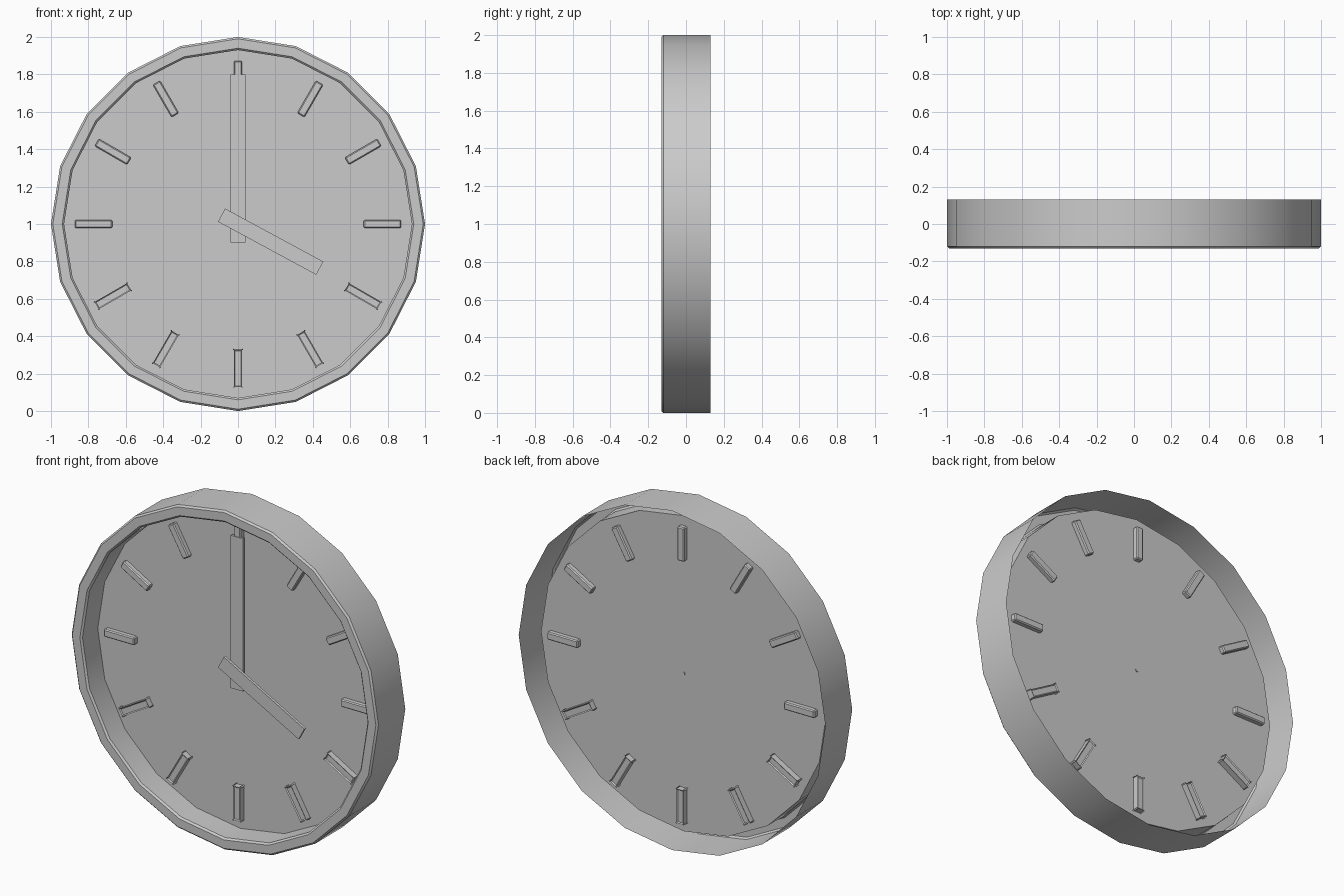
import bpy, bmesh, math
from mathutils import Matrix, Vector

if "Cube" in bpy.data.objects:
    bpy.data.objects.remove(bpy.data.objects["Cube"])

SIDES = 20
CENTRE = Vector((0, 0, 1))


def make_object(name, bm):
    mesh = bpy.data.meshes.new(name)
    bm.to_mesh(mesh)
    bm.free()
    obj = bpy.data.objects.new(name, mesh)
    bpy.context.collection.objects.link(obj)
    return obj


def radial_bar(name, r0, r1, width, y0, y1, angle, bevel=0):
    """Box lying along a radius; angle is clockwise from twelve o'clock."""
    bm = bmesh.new()
    bmesh.ops.create_cube(bm, size=1)
    size = Matrix.Diagonal((width, y1 - y0, r1 - r0, 1))
    place = Matrix.Translation((0, (y0 + y1) / 2, (r0 + r1) / 2))
    turn = Matrix.Rotation(angle, 4, 'Y')
    bm.transform(Matrix.Translation(CENTRE) @ turn @ place @ size)
    if bevel:
        bmesh.ops.bevel(bm, geom=bm.edges[:], offset=bevel, segments=1,
                        profile=0.5, affect='EDGES')
    return make_object(name, bm)


def ring(bm, r, y):
    return [bm.verts.new((r * math.cos(a), y, 1 + r * math.sin(a)))
            for a in (2 * math.pi * i / SIDES for i in range(SIDES))]


# Rim shell, open at the back, turning over the front lip to the dial
profile = [(1, 0.13), (1, -0.12), (0.99, -0.13), (0.94, -0.13),
           (0.93, -0.12), (0.93, 0.022)]
bm = bmesh.new()
rings = [ring(bm, r, y) for r, y in profile]
for a, b in zip(rings, rings[1:]):
    for i in range(SIDES):
        j = (i + 1) % SIDES
        bm.faces.new((a[i], a[j], b[j], b[i]))
bm.faces.new(rings[-1])
case = make_object("clock_case_and_dial", bm)
bpy.context.view_layer.objects.active = case
case.select_set(True)
bpy.ops.object.shade_smooth_by_angle(angle=math.radians(30))

# Hour markers, set through the dial
for h in range(12):
    radial_bar(f"hour_marker_{h + 1}", 0.672, 0.872, 0.045, -0.008, 0.052,
               math.radians(30 * (h + 1)), bevel=0.006)

# Hands
radial_bar("minute_hand", -0.1, 0.8, 0.08, -0.012, 0.004, 0)
radial_bar("hour_hand", -0.1, 0.497, 0.08, -0.034, -0.018, math.radians(118.4))

# Pivot pin
bm = bmesh.new()
bmesh.ops.create_cone(bm, cap_ends=True, segments=8, radius1=0.01, radius2=0.01,
                      depth=0.05)
bm.transform(Matrix.Translation((0, 0.002, 1)) @ Matrix.Rotation(math.pi / 2, 4, 'X'))
make_object("pivot_pin", bm)
